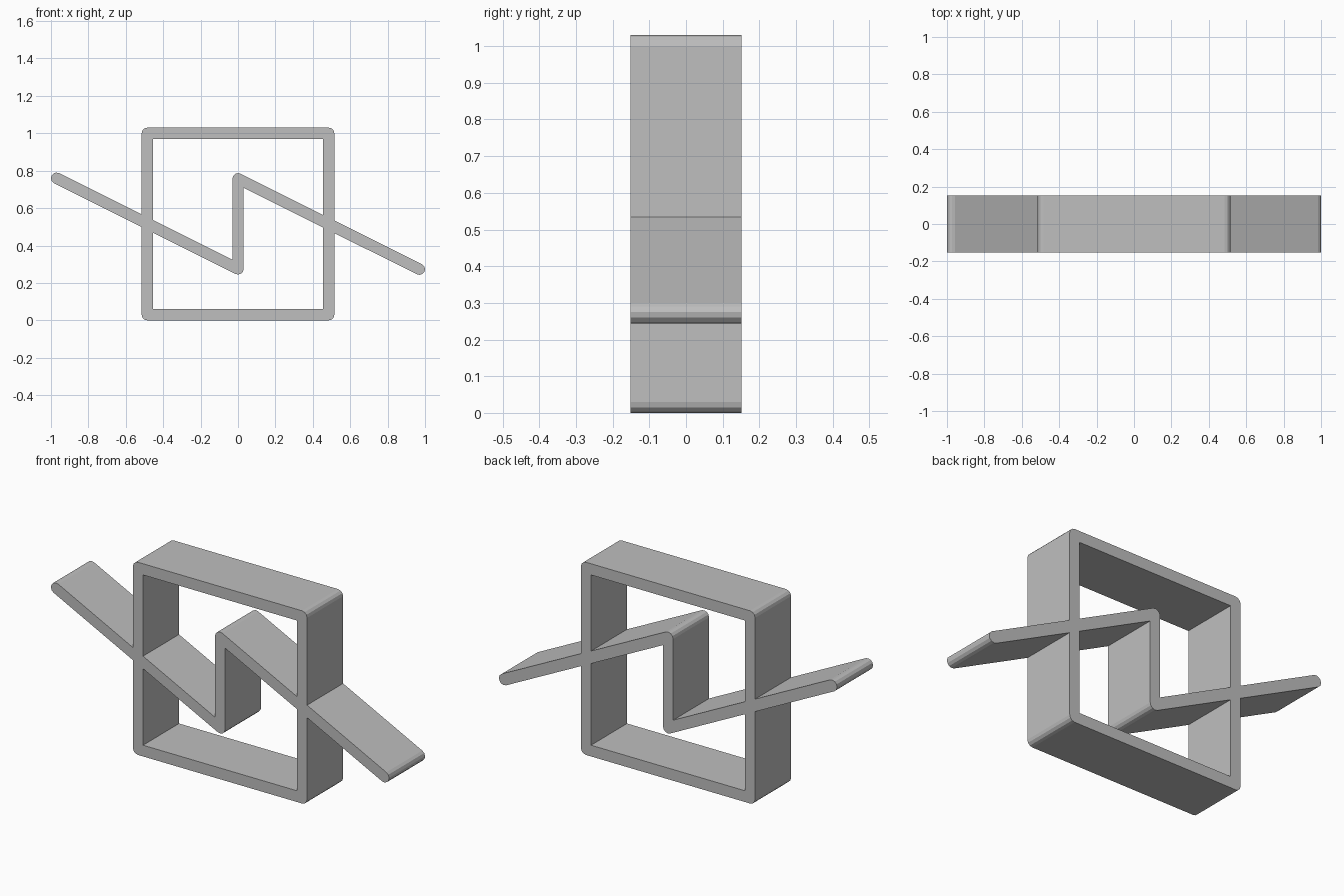
import bpy, bmesh, math
from mathutils import Vector

cube = bpy.data.objects.get("Cube")
if cube:
    bpy.data.objects.remove(cube, do_unlink=True)

RADIUS = 0.03      # half the board thickness
DEPTH = 0.152      # half the board depth

grey = bpy.data.materials.new("light grey")
grey.use_nodes = True
grey.diffuse_color = (0.52, 0.52, 0.52, 1)
grey.node_tree.nodes["Principled BSDF"].inputs["Base Color"].default_value = grey.diffuse_color


def offset_loop(path):
    """Offset a closed x-z path to its right: round outer corners, mitred inner ones."""
    pts = [Vector(p) for p in path]
    outline = []
    for i, p in enumerate(pts):
        d0 = (p - pts[i - 1]).normalized()
        d1 = (pts[(i + 1) % len(pts)] - p).normalized()
        turn = math.atan2(d0.x * d1.y - d0.y * d1.x, d0.dot(d1))
        if turn < -math.pi + 0.001:
            turn = math.pi
        start = math.atan2(-d0.x, d0.y)
        if turn > 0:
            steps = max(1, round(turn / math.radians(30)))
            for k in range(steps + 1):
                a = start + turn * k / steps
                outline.append(p + RADIUS * Vector((math.cos(a), math.sin(a))))
        else:
            a = start + turn / 2
            reach = RADIUS / math.cos(turn / 2)
            outline.append(p + reach * Vector((math.cos(a), math.sin(a))))
    return outline


def prism(name, outline, depth):
    """Extrude an x-z outline from front to back."""
    bm = bmesh.new()
    front = [bm.verts.new((p.x, -depth, p.y)) for p in outline]
    face = bm.faces.new(front)
    back = bmesh.ops.extrude_face_region(bm, geom=[face])["geom"]
    moved = [v for v in back if isinstance(v, bmesh.types.BMVert)]
    bmesh.ops.translate(bm, verts=moved, vec=(0, 2 * depth, 0))
    bmesh.ops.recalc_face_normals(bm, faces=bm.faces)
    mesh = bpy.data.meshes.new(name)
    bm.to_mesh(mesh)
    bm.free()
    mesh.materials.append(grey)
    obj = bpy.data.objects.new(name, mesh)
    bpy.context.collection.objects.link(obj)
    return obj


def combine(target, other, operation):
    """Apply a boolean and drop the second object."""
    mod = target.modifiers.new(operation.lower(), "BOOLEAN")
    mod.operation = operation
    mod.solver = "EXACT"
    mod.object = other
    bpy.context.view_layer.objects.active = target
    bpy.ops.object.modifier_apply(modifier=mod.name)
    bpy.data.objects.remove(other, do_unlink=True)


# Square frame with rounded outer and sharp inner corners
square = [(-0.485, 0.03), (0.485, 0.03), (0.485, 1.0), (-0.485, 1.0)]
shelf = prism("shelf_frame", offset_loop(square), DEPTH)
opening = prism("frame_opening", offset_loop(square[::-1]), DEPTH * 2)
combine(shelf, opening, "DIFFERENCE")

# Zigzag board through the frame, traced out and back
zigzag = [(-0.97, 0.76), (0, 0.275), (0, 0.757), (0.97, 0.273)]
board = prism("zigzag_board", offset_loop(zigzag + zigzag[-2:0:-1]), DEPTH)
combine(shelf, board, "UNION")
